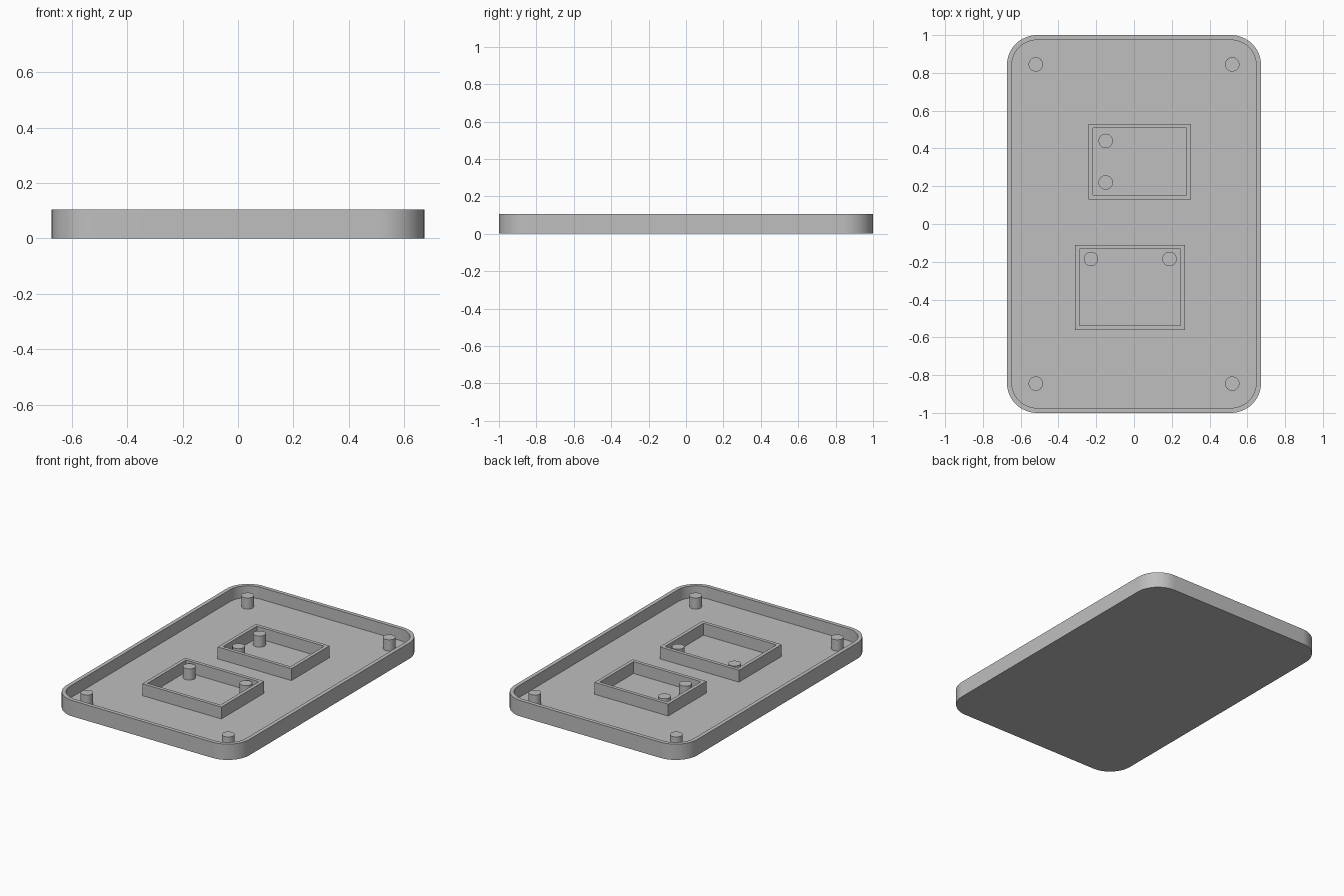
import bpy, bmesh
from math import cos, sin, pi

cube = bpy.data.objects.get("Cube")
if cube:
    bpy.data.objects.remove(cube, do_unlink=True)

WALL, FLOOR, TOP = 0.026, 0.026, 0.105

grey = bpy.data.materials.new("plain grey")
grey.use_nodes = True
colour = (0.52, 0.52, 0.52, 1)
grey.diffuse_color = colour
grey.node_tree.nodes["Principled BSDF"].inputs["Base Color"].default_value = colour


def rounded_rect(hx, hy, r, steps=16):
    """Counter-clockwise outline of a rectangle with rounded corners."""
    points = []
    for i, (sx, sy) in enumerate([(1, 1), (-1, 1), (-1, -1), (1, -1)]):
        for k in range(steps + 1):
            a = (i + k / steps) * pi / 2
            points.append((sx * (hx - r) + r * cos(a), sy * (hy - r) + r * sin(a)))
    return points


def rect(x0, x1, y0, y1):
    return [(x1, y1), (x0, y1), (x0, y0), (x1, y0)]


def skin(name, loops, cap_first=True, cap_last=True, closed=False):
    """Join a series of (outline, height) loops into a solid."""
    bm = bmesh.new()
    rings = [[bm.verts.new((x, y, z)) for x, y in pts] for pts, z in loops]
    n = len(rings[0])
    pairs = list(zip(rings, rings[1:]))
    if closed:
        pairs.append((rings[-1], rings[0]))
    for a, b in pairs:
        for i in range(n):
            j = (i + 1) % n
            bm.faces.new((a[i], a[j], b[j], b[i]))
    if cap_first:
        bm.faces.new(rings[0][::-1])
    if cap_last:
        bm.faces.new(rings[-1])
    bmesh.ops.recalc_face_normals(bm, faces=bm.faces)
    mesh = bpy.data.meshes.new(name)
    bm.to_mesh(mesh)
    bm.free()
    mesh.materials.append(grey)
    obj = bpy.data.objects.new(name, mesh)
    bpy.context.collection.objects.link(obj)
    bpy.ops.object.select_all(action='DESELECT')
    obj.select_set(True)
    bpy.context.view_layer.objects.active = obj
    bpy.ops.object.shade_smooth_by_angle()
    return obj


# Shallow tray with rounded corners
outer = rounded_rect(0.673, 1.0, 0.16)
inner = rounded_rect(0.673 - WALL, 1.0 - WALL, 0.16 - WALL)
skin("tray", [(outer, 0), (outer, TOP), (inner, TOP), (inner, FLOOR)])


# Rectangular walled frames on the floor
def frame(name, x0, x1, y0, y1):
    t = 0.023
    out = rect(x0, x1, y0, y1)
    hole = rect(x0 + t, x1 - t, y0 + t, y1 - t)
    z = FLOOR - 0.004
    skin(name, [(out, z), (out, TOP), (hole, TOP), (hole, z)], False, False, True)


frame("back_frame", -0.24, 0.302, 0.13, 0.53)
frame("front_frame", -0.312, 0.27, -0.56, -0.11)


# Round mounting posts
def post(name, x, y):
    circle = [(x + 0.038 * cos(k * pi / 16), y + 0.038 * sin(k * pi / 16)) for k in range(32)]
    skin(name, [(circle, FLOOR - 0.004), (circle, 0.1)])


for side, sx in (("right", -1), ("left", 1)):
    for end, sy in (("front", -1), ("back", 1)):
        post(f"{end}_{side}_corner_post", sx * 0.52, sy * 0.845)
    post(f"front_frame_{side}_post", -0.02 + sx * 0.208, -0.185)
for end, y in (("front", 0.22), ("back", 0.44)):
    post(f"back_frame_{end}_post", -0.15, y)
